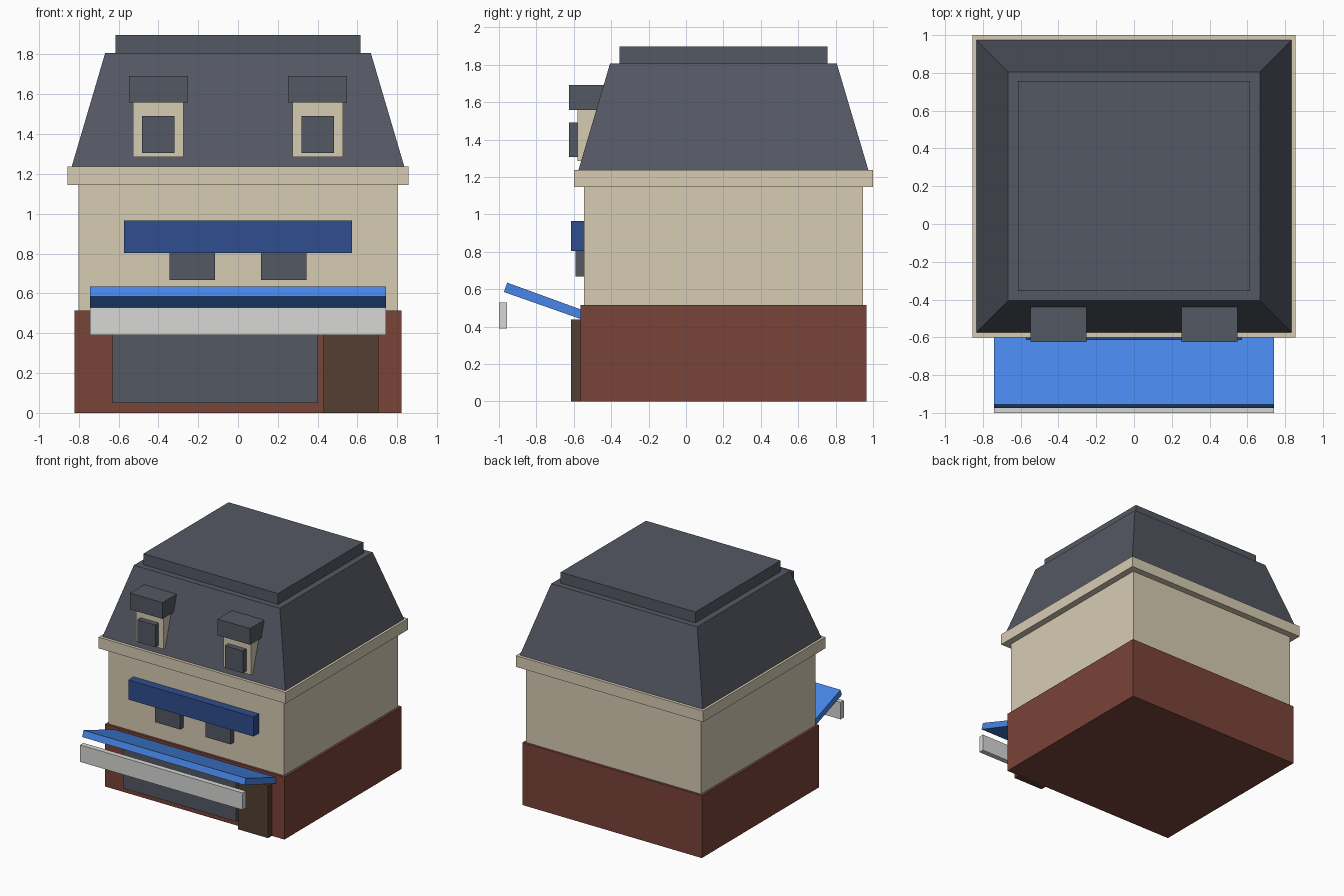
import bpy
import bmesh

cube = bpy.data.objects.get("Cube")
if cube:
    bpy.data.objects.remove(cube, do_unlink=True)


def material(name, *rgb):
    """Flat material from 0-255 display values, stored as linear."""
    lin = [((c / 255 + 0.055) / 1.055) ** 2.4 for c in rgb]
    m = bpy.data.materials.new(name)
    m.use_nodes = True
    m.diffuse_color = (*lin, 1)
    m.node_tree.nodes["Principled BSDF"].inputs["Base Color"].default_value = (*lin, 1)
    return m


cream = material("cream plaster", 215, 204, 180)
brick = material("red brick", 121, 67, 56)
slate = material("slate grey", 84, 88, 99)
wood = material("dark wood", 83, 62, 49)
navy = material("navy blue", 47, 77, 142)
blue = material("awning blue", 71, 134, 231)
white = material("off white", 215, 215, 213)


def loft(name, mat, lower, upper):
    """Solid between two matching loops of points."""
    bm = bmesh.new()
    a = [bm.verts.new(p) for p in lower]
    b = [bm.verts.new(p) for p in upper]
    bm.faces.new(a)
    bm.faces.new(b)
    for i in range(len(a)):
        j = (i + 1) % len(a)
        bm.faces.new((a[i], a[j], b[j], b[i]))
    bmesh.ops.recalc_face_normals(bm, faces=bm.faces)
    mesh = bpy.data.meshes.new(name)
    bm.to_mesh(mesh)
    bm.free()
    mesh.materials.append(mat)
    ob = bpy.data.objects.new(name, mesh)
    bpy.context.collection.objects.link(ob)
    return ob


def rect(x, y, z):
    return [(x[0], y[0], z), (x[1], y[0], z), (x[1], y[1], z), (x[0], y[1], z)]


def box(name, mat, x, y, z):
    return loft(name, mat, rect(x, y, z[0]), rect(x, y, z[1]))


MID = 0.2  # depth centre of the building


def storey(name, mat, lower, upper, z):
    """Centred block given as half width and half depth at each end."""
    ends = [rect((-w, w), (MID - d, MID + d), h) for (w, d), h in zip((lower, upper), z)]
    return loft(name, mat, *ends)


# Main masses
storey("ground_floor", brick, (0.82, 0.765), (0.82, 0.765), (0, 0.515))
storey("upper_floor", cream, (0.8, 0.745), (0.8, 0.745), (0.01, 1.15))
storey("cornice", cream, (0.855, 0.8), (0.855, 0.8), (1.145, 1.237))
storey("mansard_roof", slate, (0.835, 0.775), (0.667, 0.606), (1.237, 1.807))
storey("roof_cap", slate, (0.615, 0.556), (0.615, 0.556), (1.8, 1.897))

# Shop front
box("shop_window", slate, (-0.63, 0.4), (-0.6, -0.55), (0.05, 0.42))
box("door", wood, (0.43, 0.705), (-0.615, -0.55), (0, 0.437))
box("shop_sign", navy, (-0.572, 0.572), (-0.614, -0.53), (0.803, 0.965))

# Awning board rising outwards, with a hanging valance
profile = [(-0.974, 0.585), (-0.956, 0.635), (-0.55, 0.487), (-0.55, 0.436)]
loft("awning", blue, [(-0.742, y, z) for y, z in profile], [(0.742, y, z) for y, z in profile])
box("awning_valance", white, (-0.742, 0.742), (-1, -0.957), (0.39, 0.53))


def span(side, centre, half):
    return (side * centre - half, side * centre + half)


# Paired windows and dormers
for side, label in ((-1, "right"), (1, "left")):
    box(label + "_upper_window", slate, span(side, 0.23, 0.115), (-0.59, -0.53), (0.668, 0.85))
    box(label + "_dormer", cream, span(side, 0.4, 0.127), (-0.58, -0.42), (1.285, 1.56))
    box(label + "_dormer_roof", slate, span(side, 0.4, 0.148), (-0.625, -0.43), (1.558, 1.692))
    box(label + "_dormer_window", slate, span(side, 0.4, 0.082), (-0.625, -0.56), (1.306, 1.49))
